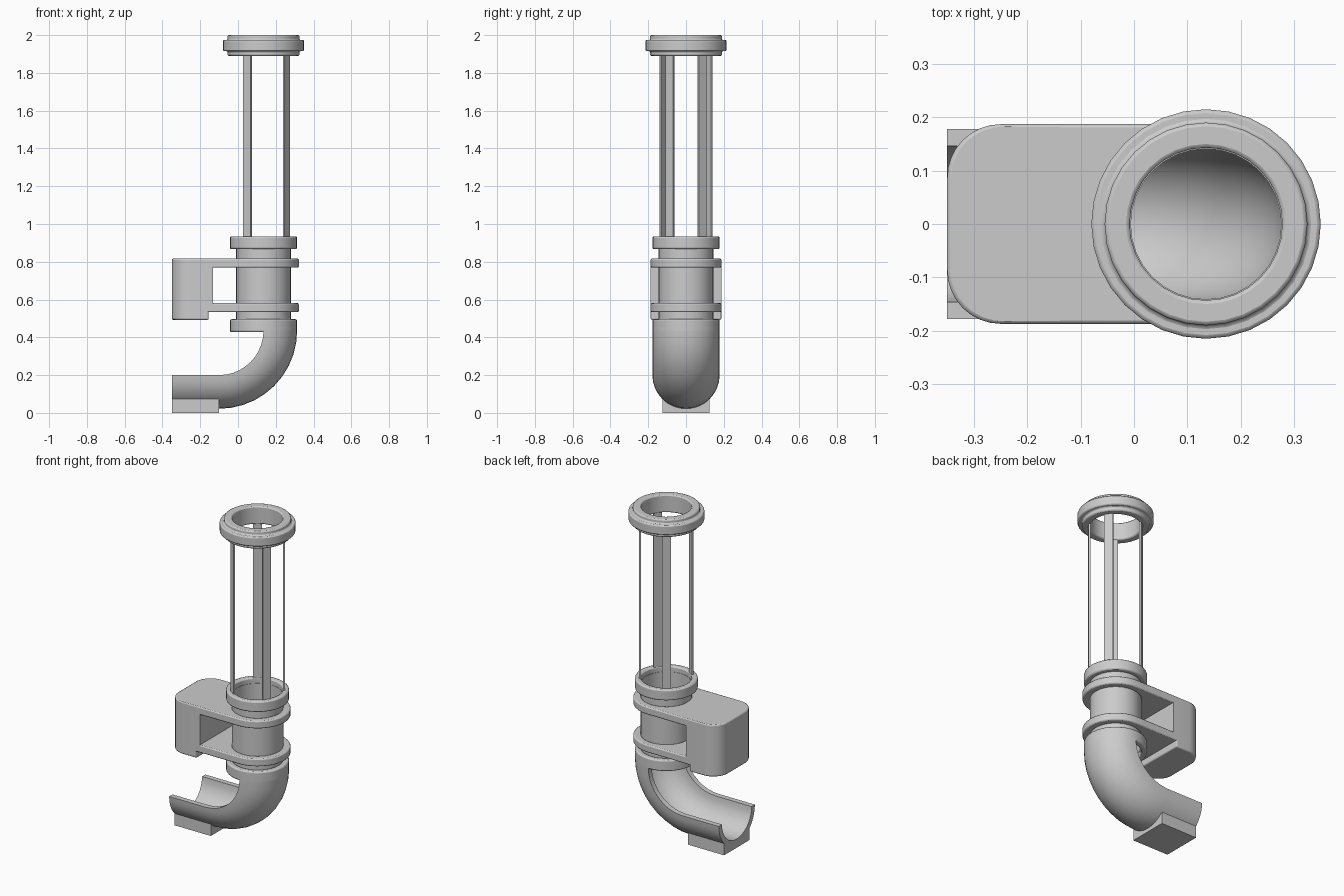
import bpy, bmesh
from math import sin, cos, pi, radians, sqrt
from mathutils import Matrix, Vector

cube = bpy.data.objects.get("Cube")
if cube:
    bpy.data.objects.remove(cube, do_unlink=True)

grey = bpy.data.materials.new("light grey")
grey.use_nodes = True
colour = (0.6, 0.6, 0.6, 1)
grey.diffuse_color = colour
grey.node_tree.nodes["Principled BSDF"].inputs["Base Color"].default_value = colour

CX = 0.135          # axis of the upright tube
BORE = 0.143        # clear inner radius
FLANGE = 0.178      # radius of collars and half pipe
SIDES = 32


def finish(name, bm, bevel=0.0):
    bmesh.ops.recalc_face_normals(bm, faces=bm.faces)
    mesh = bpy.data.meshes.new(name)
    bm.to_mesh(mesh)
    bm.free()
    mesh.materials.append(grey)
    obj = bpy.data.objects.new(name, mesh)
    bpy.context.collection.objects.link(obj)
    if bevel:
        mod = obj.modifiers.new("soft edges", "BEVEL")
        mod.width = bevel
        mod.segments = 2
        mod.limit_method = "ANGLE"
        mod.angle_limit = radians(40)
    bpy.ops.object.select_all(action="DESELECT")
    obj.select_set(True)
    bpy.context.view_layer.objects.active = obj
    bpy.ops.object.shade_smooth_by_angle(angle=radians(35))
    return obj


def loft(name, sections, closed=False, bevel=0.0):
    """Join closed sections with quads, then cap the ends or close the loop."""
    bm = bmesh.new()
    rings = [[bm.verts.new(p) for p in s] for s in sections]
    n = len(rings[0])
    pairs = list(zip(rings, rings[1:]))
    if closed:
        pairs.append((rings[-1], rings[0]))
    else:
        bm.faces.new(rings[0])
        bm.faces.new(rings[-1])
    for a, b in pairs:
        for i in range(n):
            j = (i + 1) % n
            bm.faces.new((a[i], a[j], b[j], b[i]))
    return finish(name, bm, bevel)


def lathe(name, profile, bevel=0.0):
    """Turn a closed (radius, z) profile around the tube axis."""
    sections = []
    for r, z in profile:
        sections.append([(CX + r * cos(2 * pi * i / SIDES), r * sin(2 * pi * i / SIDES), z)
                         for i in range(SIDES)])
    return loft(name, sections, closed=True, bevel=bevel)


def ring(name, inner, outer, z0, z1, bevel=0.0):
    return lathe(name, [(inner, z0), (outer, z0), (outer, z1), (inner, z1)], bevel)


def box(name, low, high):
    bm = bmesh.new()
    low, high = Vector(low), Vector(high)
    m = Matrix.Translation((low + high) / 2) @ Matrix.Diagonal((*(high - low), 1))
    bmesh.ops.create_cube(bm, size=1, matrix=m)
    return finish(name, bm)


# Upright tube, its collars and the stepped rim on top
ring("tube", BORE - 0.002, BORE + 0.002, 0.46, 0.90)
ring("upper_collar", BORE, FLANGE, 0.867, 0.934, 0.008)
ring("lower_collar", BORE, FLANGE, 0.427, 0.496, 0.008)
lathe("top_rim", [(BORE, 1.89), (0.19, 1.89), (0.19, 1.915), (0.215, 1.915),
                  (0.215, 1.974), (0.19, 1.974), (0.19, 2.0), (BORE, 2.0)], 0.007)

# Four flat strips holding up the rim
for label, angle in (("front_left", -35), ("back_left", 35),
                     ("front_right", -125), ("back_right", 125)):
    strip = box("strip_" + label, (-0.005, -0.025, 0.92), (0.005, 0.025, 1.9))
    a = radians(angle)
    strip.location = (CX + 0.149 * cos(a), 0.149 * sin(a), 0)
    strip.rotation_euler.z = a

# Open half pipe: bend below the collar, then a straight trough
BEND, BX, BZ, STEPS = 0.235, -0.10, 0.435, 10
path = [(BX + BEND * cos(t), BZ - BEND * sin(t), cos(t), -sin(t))
        for t in (pi / 2 * i / STEPS for i in range(STEPS + 1))]
path.append((-0.35, BZ - BEND, 0, -1))
arc = [pi * (i / 16 - 0.5) for i in range(17)]
half_ring = [(FLANGE * cos(a), FLANGE * sin(a)) for a in arc]
half_ring += [(0.146 * cos(a), 0.146 * sin(a)) for a in reversed(arc)]
loft("half_pipe", [[(x + nx * d, y, z + nz * d) for d, y in half_ring]
                   for x, z, nx, nz in path])

# Foot block, hollowed to cradle the trough
W = 0.125
foot = [(-W, 0), (W, 0)]
for i in range(9):
    y = W - 2 * W * i / 8
    foot.append((y, 0.2 - sqrt((FLANGE - 0.003) ** 2 - y * y)))
loft("foot", [[(x, y, z) for y, z in foot] for x in (-0.35, BX)])

# Bracket plates: round around the tube, rounded corners at the far end
H, R, LEFT = 0.187, 0.1, -0.35
plate = [(CX + H * cos(a), H * sin(a)) for a in arc]
plate += [(CX + (LEFT + R - CX) * i / 8, H) for i in range(1, 8)]
corner = [(LEFT + R - R * sin(t), H - R + R * cos(t))
          for t in (pi / 2 * i / 8 for i in range(9))]
far_end = corner + [(x, -y) for x, y in reversed(corner)]
plate += far_end
plate += [(LEFT + R + (CX - LEFT - R) * i / 8, -H) for i in range(1, 8)]
hole = []
for x, y in plate:
    d = Vector((x - CX, y)).normalized() * BORE
    hole.append((CX + d.x, d.y))
for name, z0, z1 in (("upper_plate", 0.769, 0.817), ("lower_plate", 0.533, 0.581)):
    loft(name, [[(x, y, z) for x, y in outline] for outline, z in
                ((hole, z0), (plate, z0), (plate, z1), (hole, z1))],
         closed=True, bevel=0.007)

# Bracket housing joining the plates
housing = far_end + [(-0.155, -H), (-0.155, H)]
loft("housing", [[(x, y, z) for x, y in housing] for z in (0.493, 0.817)], bevel=0.007)
box("housing_inner_wall", (-0.2, -H, 0.56), (-0.132, H, 0.79))
